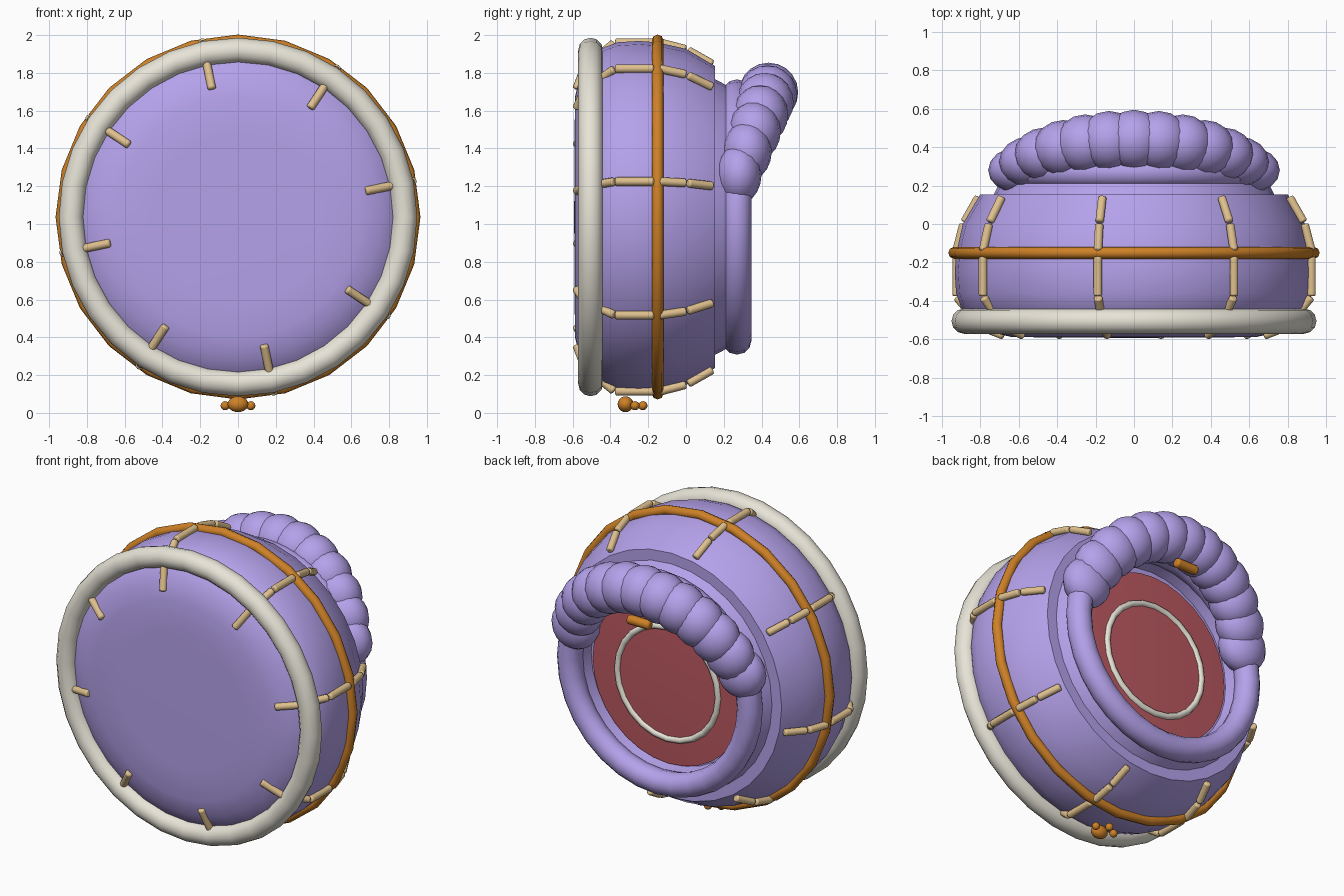
import bpy, bmesh
from math import sin, cos, pi, radians
from mathutils import Vector

if "Cube" in bpy.data.objects:
    bpy.data.objects.remove(bpy.data.objects["Cube"])

CZ = 1.037  # height of the drum axis


def material(name, rgb):
    m = bpy.data.materials.new(name)
    m.diffuse_color = (*rgb, 1)
    m.use_nodes = True
    m.node_tree.nodes["Principled BSDF"].inputs["Base Color"].default_value = m.diffuse_color
    return m


PURPLE = material("purple", (0.46, 0.36, 0.83))
CREAM = material("cream", (0.80, 0.77, 0.68))
ORANGE = material("orange", (0.62, 0.22, 0.02))
TAN = material("tan", (0.74, 0.53, 0.27))
RED = material("red", (0.50, 0.10, 0.12))


def finish(ob, name, mat, angle=50):
    ob.name = name
    ob.data.materials.append(mat)
    bpy.ops.object.select_all(action='DESELECT')
    ob.select_set(True)
    bpy.context.view_layer.objects.active = ob
    bpy.ops.object.shade_smooth_by_angle(angle=radians(angle))
    return ob


def lathe(name, profile, mat, z=CZ, n=32):
    """Spin (radius, y) points around a y-parallel axis."""
    bm = bmesh.new()
    vs = [bm.verts.new((r, y, z)) for r, y in profile]
    es = [bm.edges.new(p) for p in zip(vs, vs[1:])]
    bmesh.ops.spin(bm, geom=vs + es, cent=(0, 0, z), axis=(0, 1, 0),
                   angle=2 * pi, steps=n)
    bmesh.ops.remove_doubles(bm, verts=bm.verts[:], dist=1e-4)
    bmesh.ops.recalc_face_normals(bm, faces=bm.faces[:])
    me = bpy.data.meshes.new(name)
    bm.to_mesh(me)
    bm.free()
    ob = bpy.data.objects.new(name, me)
    bpy.context.collection.objects.link(ob)
    return finish(ob, name, mat, 35)


def ring(name, y, major, minor, mat, z=CZ, n=24, k=8):
    bpy.ops.mesh.primitive_torus_add(location=(0, y, z), rotation=(pi / 2, 0, 0),
                                     major_radius=major, minor_radius=minor,
                                     major_segments=n, minor_segments=k)
    return finish(bpy.context.object, name, mat, 60)


def ball(name, loc, scale, mat):
    bpy.ops.mesh.primitive_uv_sphere_add(segments=16, ring_count=10, radius=1, location=loc)
    ob = bpy.context.object
    ob.scale = scale
    return finish(ob, name, mat)


def rod(name, a, b, r, mat):
    """Rod between two points with softly bevelled ends."""
    a, b = Vector(a), Vector(b)
    bpy.ops.mesh.primitive_cylinder_add(vertices=10, radius=r, depth=(b - a).length,
                                        location=(a + b) / 2)
    ob = bpy.context.object
    ob.rotation_euler = (b - a).to_track_quat('Z', 'Y').to_euler()
    bev = ob.modifiers.new("round_ends", 'BEVEL')
    bev.width = r * 0.4
    bev.segments = 2
    bev.limit_method = 'ANGLE'
    bev.angle_limit = radians(60)
    return finish(ob, name, mat)


# Body: domed front, bulging side, stepped back with a recess
lathe("body", [(0, -0.592), (0.45, -0.59), (0.64, -0.587), (0.75, -0.56), (0.85, -0.5),
               (0.90, -0.43), (0.925, -0.36), (0.932, -0.25), (0.925, -0.155),
               (0.89, 0.0), (0.80, 0.153), (0.73, 0.153), (0.70, 0.21), (0.66, 0.27),
               (0.60, 0.27), (0.575, 0.16), (0, 0.16)], PURPLE)

# Rings around the drum
ring("front_rim", -0.505, 0.883, 0.066, CREAM, n=32, k=12)
ring("side_band", -0.15, 0.935, 0.031, ORANGE)
ring("back_collar", 0.27, 0.652, 0.077, PURPLE, n=32, k=12)

# Back disc with inlaid ring
lathe("back_disc", [(0, 0.195), (0.3, 0.192), (0.55, 0.18), (0.55, 0.14), (0, 0.14)],
      RED, z=1.02)
ring("disc_ring", 0.185, 0.365, 0.021, CREAM, z=1.0)

# Puffy arch over the top of the collar
for i in range(13):
    a = radians(20 + i * 140 / 12)
    t = (sin(a) - sin(radians(20))) / (1 - sin(radians(20)))
    ball(f"arch_puff_{i}", (0.64 * cos(a), 0.28 + 0.157 * t, CZ + 0.66 * sin(a)),
         (0.157, 0.12 + 0.037 * t, 0.157), PURPLE)

# Small bar tucked under the arch
rod("arch_bar", (-0.08, 0.48, 1.51), (0.08, 0.48, 1.51), 0.03, ORANGE)

# Eight rows of stitches, each a chain of (radius, y) segments
stitches = [((0.69, -0.58), (0.85, -0.52)), ((0.885, -0.445), (0.94, -0.38)),
            ((0.942, -0.375), (0.942, -0.17)), ((0.942, -0.14), (0.905, 0.0)),
            ((0.90, 0.01), (0.825, 0.14))]
for k in range(8):
    a = radians(11.5 + 45 * k)
    for j, seg in enumerate(stitches):
        p, q = [(r * cos(a), y, CZ + r * sin(a)) for r, y in seg]
        rod(f"stitch_{k}_{j}", p, q, 0.023, TAN)

# Little foot under the drum
ball("foot_pad", (0, -0.32, 0.046), (0.055, 0.042, 0.042), ORANGE)
for i, (x, y) in enumerate([(-0.068, -0.27), (0, -0.228), (0.068, -0.27)]):
    ball(f"foot_toe_{i}", (x, y, 0.038), (0.024, 0.024, 0.024), ORANGE)
